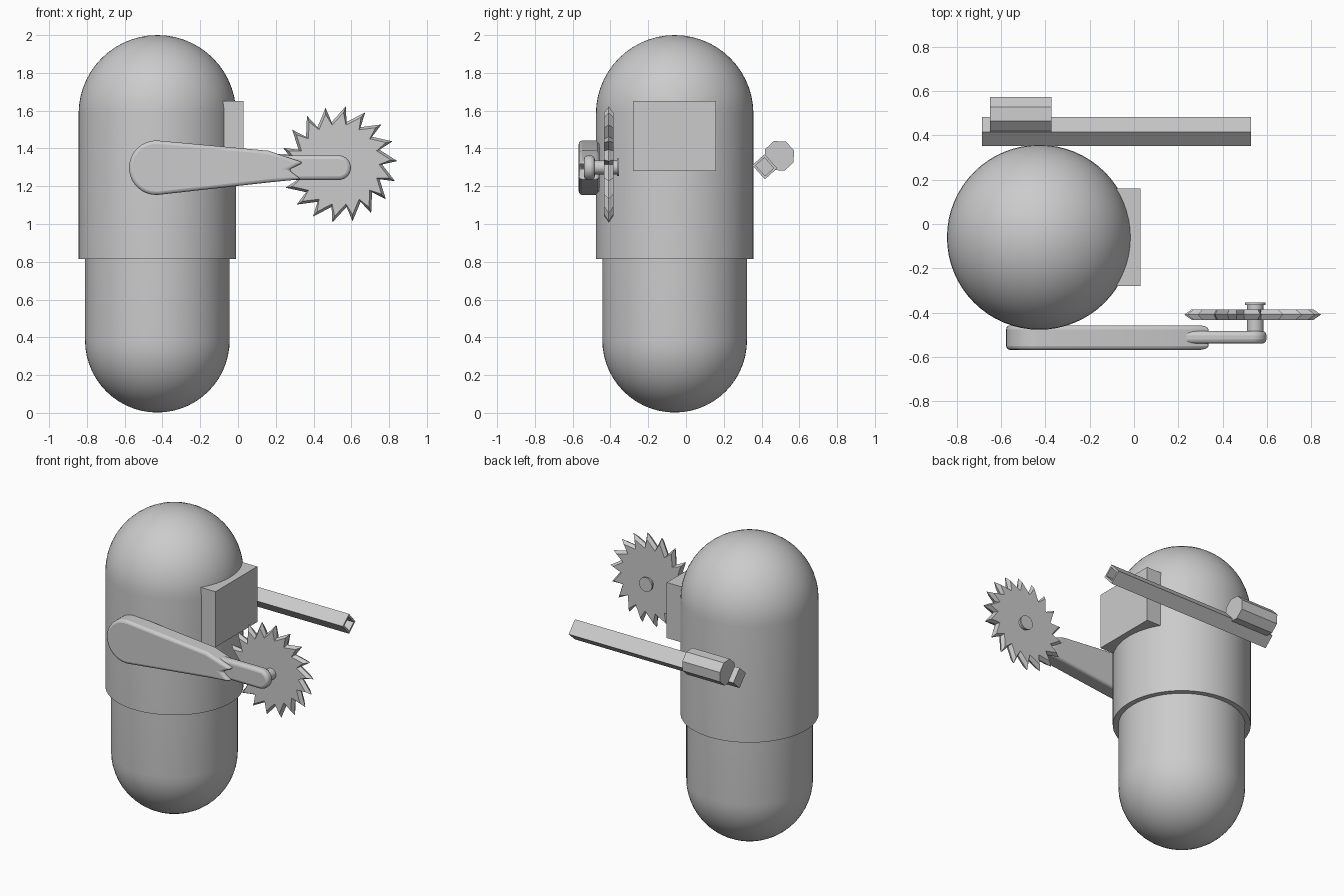
import bpy, bmesh, math
from mathutils import Matrix, Vector

if "Cube" in bpy.data.objects:
    bpy.data.objects.remove(bpy.data.objects["Cube"])


def finish(bm, name, smooth=None):
    bmesh.ops.remove_doubles(bm, verts=bm.verts, dist=1e-5)
    bmesh.ops.recalc_face_normals(bm, faces=bm.faces)
    me = bpy.data.meshes.new(name)
    bm.to_mesh(me)
    bm.free()
    ob = bpy.data.objects.new(name, me)
    bpy.context.collection.objects.link(ob)
    if smooth:
        bpy.ops.object.select_all(action='DESELECT')
        ob.select_set(True)
        bpy.context.view_layer.objects.active = ob
        bpy.ops.object.shade_smooth_by_angle(angle=math.radians(smooth))
    return ob


def skin(name, rings, smooth=None):
    """Closed solid through matching rings of points."""
    bm = bmesh.new()
    vs = [[bm.verts.new(p) for p in r] for r in rings]
    n = len(rings[0])
    for a, b in zip(vs, vs[1:]):
        for i in range(n):
            bm.faces.new((a[i], a[(i + 1) % n], b[(i + 1) % n], b[i]))
    bm.faces.new(vs[0])
    bm.faces.new(vs[-1])
    return finish(bm, name, smooth)


def plate(name, outline, y0, y1, smooth=None):
    """Outline in x, z extruded along y."""
    return skin(name, [[(x, y, z) for x, z in outline] for y in (y0, y1)], smooth)


def arc(cx, cz, r, a0, a1, n):
    return [(cx + r * math.cos(math.radians(a0 + (a1 - a0) * i / n)),
             cz + r * math.sin(math.radians(a0 + (a1 - a0) * i / n))) for i in range(n + 1)]


def round_edges(ob, width):
    m = ob.modifiers.new("Bevel", 'BEVEL')
    m.width, m.segments = width, 3
    m.limit_method, m.angle_limit = 'ANGLE', math.radians(60)


# Capsule body with overhanging upper shell
profile = arc(0, 0.385, 0.383, -90, 0, 14) + [(0.383, 0.815), (0.417, 0.815)] + arc(0, 1.583, 0.417, 0, 90, 14)
bm = bmesh.new()
pts = [bm.verts.new((max(r, 0), 0, z)) for r, z in profile]
edges = [bm.edges.new(p) for p in zip(pts, pts[1:])]
bmesh.ops.spin(bm, geom=pts + edges, cent=(0, 0, 0), axis=(0, 0, 1), angle=2 * math.pi, steps=64)
bmesh.ops.translate(bm, verts=bm.verts, vec=(-0.427, -0.06, 0))
finish(bm, "body", 40)

# Eye box on the right side
bm = bmesh.new()
bmesh.ops.create_cube(bm, size=1, matrix=Matrix.Translation((-0.06, -0.06, 1.465)) @ Matrix.Diagonal((0.18, 0.44, 0.37, 1)))
finish(bm, "eye_box")

# Tapered saw arm with a notched end
outline = arc(-0.433, 1.298, 0.144, 84, 276, 20) + [
    (0.18, 1.222), (0.335, 1.237), (0.267, 1.287), (0.347, 1.325), (0.16, 1.388)]
round_edges(plate("saw_arm", outline, -0.568, -0.457, 40), 0.018)

# Inner forearm holding the axle
fore = arc(0.533, 1.298, 0.065, -90, 90, 14) + [(0.2, 1.363), (0.2, 1.233)]
round_edges(plate("saw_forearm", fore, -0.54, -0.483, 40), 0.02)

# Axle and its end cap
plate("saw_axle", arc(0.547, 1.3, 0.037, 0, 345, 23), -0.51, -0.36, 40)
plate("saw_axle_cap", arc(0.547, 1.3, 0.047, 0, 345, 23), -0.366, -0.355, 40)

# Saw blade: slanted teeth, bevelled to a thin rim
TEETH = 18


def blade_ring(y, tip, root, lag):
    ring = []
    for i in range(TEETH):
        a = -2 * math.pi * i / TEETH
        for r, da in ((root, 0.0), (tip, -lag)):
            ring.append((0.535 + r * math.cos(a + da), y, 1.315 + r * math.sin(a + da)))
    return ring


skin("saw_blade", [blade_ring(-0.433, 0.275, 0.212, 0.26),
                   blade_ring(-0.409, 0.309, 0.228, 0.29),
                   blade_ring(-0.385, 0.275, 0.212, 0.26)])

# Tilted square barrel with a hollow muzzle
TILT = math.radians(42)


def square(x, w, h):
    c, s = math.cos(TILT), math.sin(TILT)
    return [(x, 0.417 + u * c + v * s, 1.303 + u * s - v * c)
            for u, v in ((-w, -h), (w, -h), (w, h), (-w, h))]


skin("barrel", [square(-0.687, 0.044, 0.05), square(0.527, 0.044, 0.05),
                square(0.527, 0.031, 0.037), square(0.45, 0.031, 0.037)])

# Octagonal housing beside the barrel
skin("barrel_housing", [[(x, 0.494 + 0.083 * math.cos(math.radians(20 + 45 * i)),
                          1.361 + 0.083 * math.sin(math.radians(20 + 45 * i))) for i in range(8)]
                        for x in (-0.65, -0.373)])
